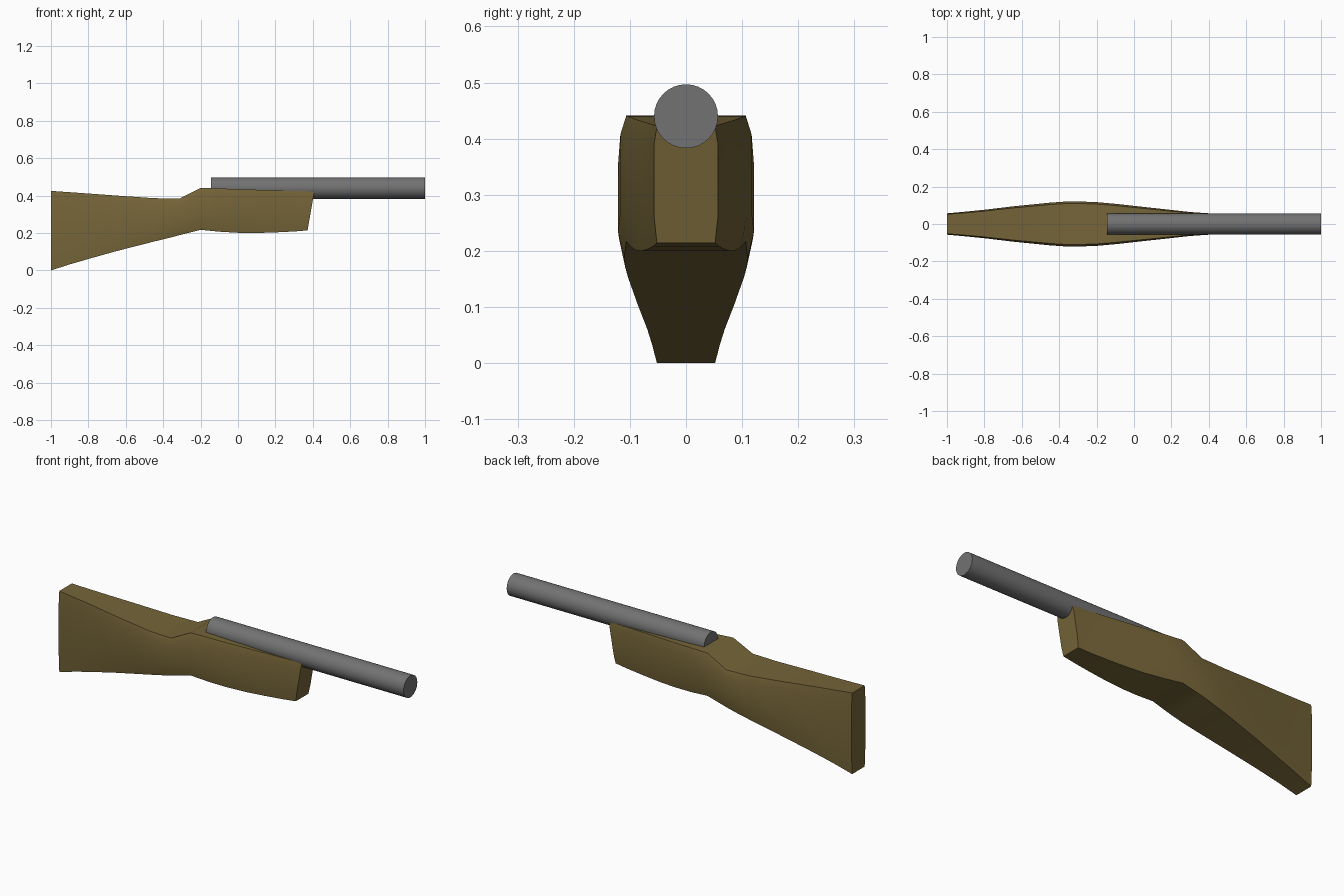
import bpy, bmesh, math

if "Cube" in bpy.data.objects:
    bpy.data.objects.remove(bpy.data.objects["Cube"])

def material(name, color):
    m = bpy.data.materials.new(name)
    m.diffuse_color = (*color, 1)
    m.use_nodes = True
    m.node_tree.nodes["Principled BSDF"].inputs["Base Color"].default_value = m.diffuse_color
    return m

def finish(bm, name, mat, angle):
    bmesh.ops.recalc_face_normals(bm, faces=bm.faces)
    me = bpy.data.meshes.new(name)
    bm.to_mesh(me)
    bm.free()
    ob = bpy.data.objects.new(name, me)
    bpy.context.collection.objects.link(ob)
    me.materials.append(mat)
    bpy.ops.object.select_all(action='DESELECT')
    ob.select_set(True)
    bpy.context.view_layer.objects.active = ob
    bpy.ops.object.shade_smooth_by_angle(angle=math.radians(angle))
    return ob

# Stock stations: x, bottom z, top z, half width
stations = [
    (-1.00, 0.000, 0.425, 0.057), (-0.90, 0.032, 0.418, 0.066),
    (-0.80, 0.061, 0.411, 0.076), (-0.65, 0.103, 0.400, 0.094),
    (-0.45, 0.154, 0.386, 0.114), (-0.38, 0.171, 0.385, 0.119),
    (-0.31, 0.189, 0.385, 0.121), (-0.20, 0.217, 0.441, 0.117),
    (-0.10, 0.207, 0.438, 0.108), (0.00, 0.201, 0.434, 0.097),
    (0.10, 0.200, 0.431, 0.086), (0.20, 0.203, 0.428, 0.075),
    (0.30, 0.208, 0.425, 0.064), (0.39, 0.214, 0.422, 0.057),
]

# Stock: loft of gently bulged sections, muzzle end raked
bm = bmesh.new()
rings = []
for i, (x, lo, hi, w) in enumerate(stations):
    rake = 0.036 if i == len(stations) - 1 else 0
    half = [(0.91, 0.0), (1.0, 0.23), (1.0, 0.85), (0.91, 1.0)]
    section = half + [(-k, t) for k, t in reversed(half)]
    rings.append([bm.verts.new((x + rake * (t - 0.5), k * w, lo + t * (hi - lo)))
                  for k, t in section])
for a, b in zip(rings, rings[1:]):
    for j in range(8):
        k = (j + 1) % 8
        bm.faces.new((a[j], a[k], b[k], b[j]))
bm.faces.new(rings[0])
bm.faces.new(rings[-1])
finish(bm, "stock", material("wood", (0.18, 0.13, 0.04)), 35)

# Barrel: closed round tube lying along x
bm = bmesh.new()
bmesh.ops.create_cone(bm, cap_ends=True, segments=32, radius1=0.057,
                      radius2=0.057, depth=1.145)
barrel = finish(bm, "barrel", material("steel", (0.17, 0.17, 0.17)), 35)
barrel.rotation_euler = (0, math.pi / 2, 0)
barrel.location = (0.4275, 0, 0.44)
